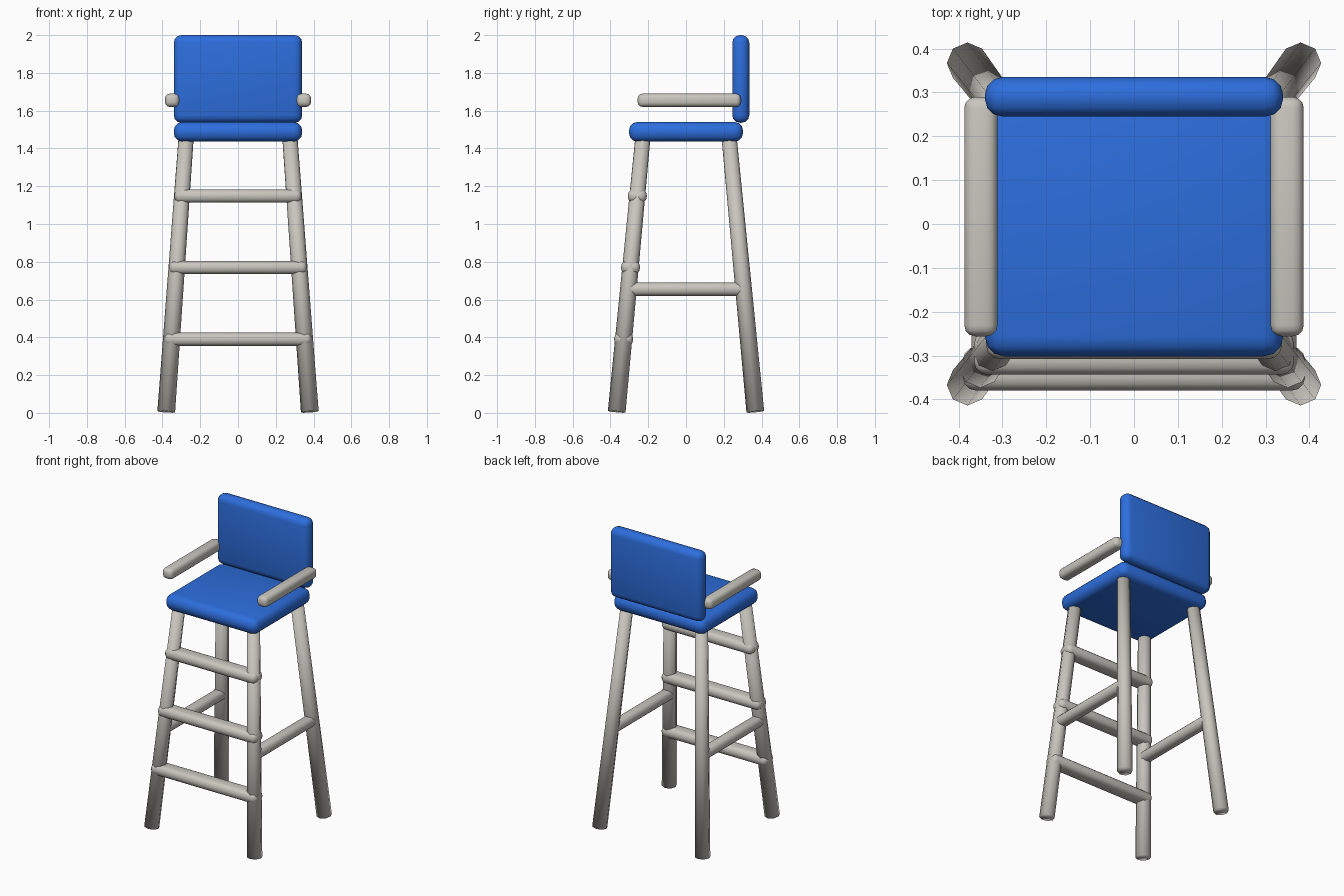
import bpy, bmesh
from mathutils import Vector

if "Cube" in bpy.data.objects:
    bpy.data.objects.remove(bpy.data.objects["Cube"])


def material(name, rgb):
    m = bpy.data.materials.new(name)
    m.diffuse_color = (*rgb, 1)
    m.use_nodes = True
    m.node_tree.nodes["Principled BSDF"].inputs["Base Color"].default_value = m.diffuse_color
    return m


BLUE = material("blue padding", (0.026, 0.156, 0.72))
GREY = material("warm grey frame", (0.58, 0.565, 0.515))


def finish(name, bm, mat):
    me = bpy.data.meshes.new(name)
    for f in bm.faces:
        f.smooth = True
    bm.to_mesh(me)
    bm.free()
    me.materials.append(mat)
    ob = bpy.data.objects.new(name, me)
    bpy.context.collection.objects.link(ob)
    return ob


def rounded_box(name, center, size, radius, mat, segments=3):
    bm = bmesh.new()
    bmesh.ops.create_cube(bm, size=1)
    bmesh.ops.scale(bm, vec=size, verts=bm.verts)
    bmesh.ops.bevel(bm, geom=bm.edges[:], offset=radius, segments=segments,
                    profile=0.5, affect='EDGES')
    bmesh.ops.translate(bm, vec=center, verts=bm.verts)
    return finish(name, bm, mat)


def tapered_leg(name, bottom, top, r_bottom, r_top):
    a, b = Vector(bottom), Vector(top)
    bm = bmesh.new()
    bmesh.ops.create_cone(bm, cap_ends=True, segments=8, radius1=r_bottom,
                          radius2=r_top, depth=(b - a).length)
    rot = Vector((0, 0, 1)).rotation_difference(b - a).to_matrix()
    bmesh.ops.rotate(bm, cent=(0, 0, 0), matrix=rot, verts=bm.verts)
    bmesh.ops.translate(bm, vec=(a + b) / 2, verts=bm.verts)
    return finish(name, bm, GREY)


# Leg centre line at a given height (positive x / y corner)
def leg_x(z):
    return 0.38 - 0.104 * z / 1.44


def leg_y(z):
    return 0.367 - 0.137 * z / 1.44


# Padded seat and backrest
rounded_box("seat", (0, 0, 1.488), (0.68, 0.604, 0.104), 0.045, BLUE)
rounded_box("backrest", (0, 0.29, 1.768), (0.68, 0.09, 0.464), 0.04, BLUE)

# Splayed legs, armrests and side rungs on both sides
for sx, side in ((-1, "left"), (1, "right")):
    for sy, end in ((-1, "front"), (1, "back")):
        tapered_leg(f"{end}_leg_{side}",
                    (sx * leg_x(0), sy * leg_y(0), 0.006),
                    (sx * leg_x(1.48), sy * leg_y(1.48), 1.48), 0.047, 0.04)
    rounded_box(f"armrest_{side}", (sx * 0.349, 0.017, 1.655),
                (0.076, 0.546, 0.07), 0.025, GREY)
    rounded_box(f"side_rung_{side}", (sx * leg_x(0.655), 0, 0.655),
                (0.076, 0.68, 0.07), 0.03, GREY)

# Ladder of front rungs
for i, (z, half) in enumerate(((0.39, 0.39), (0.77, 0.365), (1.148, 0.337))):
    rounded_box(f"front_rung_{i + 1}", (0, -leg_y(z), z),
                (2 * half, 0.10, 0.07), 0.03, GREY)
